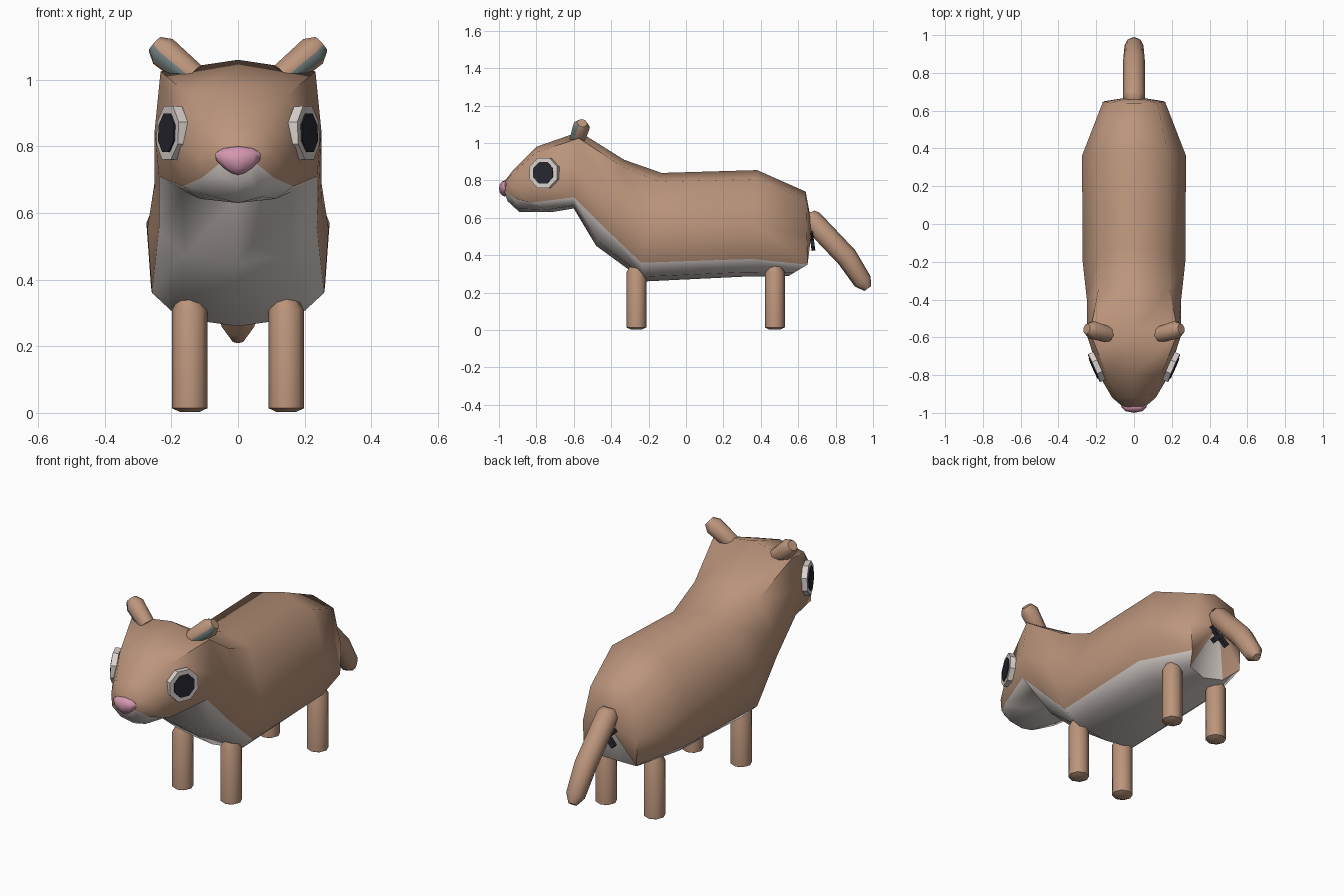
import bpy
import bmesh
import math
from mathutils import Vector, Matrix

cube = bpy.data.objects.get("Cube")
if cube:
    bpy.data.objects.remove(cube, do_unlink=True)


def material(name, rgb):
    m = bpy.data.materials.new(name)
    m.use_nodes = True
    m.diffuse_color = (*rgb, 1)
    m.node_tree.nodes["Principled BSDF"].inputs["Base Color"].default_value = (*rgb, 1)
    return m


BROWN = material("tan_fur", (0.50, 0.30, 0.20))
WHITE = material("pale_fur", (0.70, 0.64, 0.61))
PINK = material("nose_pink", (0.66, 0.31, 0.43))
DARK = material("dark_navy", (0.02, 0.02, 0.03))
TEAL = material("inner_ear_grey", (0.18, 0.23, 0.23))


def finish(name, bm, mats, angle=60):
    bmesh.ops.recalc_face_normals(bm, faces=bm.faces)
    for f in bm.faces:
        f.smooth = True
    mesh = bpy.data.meshes.new(name)
    bm.to_mesh(mesh)
    bm.free()
    for m in mats:
        mesh.materials.append(m)
    mesh.set_sharp_from_angle(angle=math.radians(angle))
    obj = bpy.data.objects.new(name, mesh)
    bpy.context.collection.objects.link(obj)
    return obj


def bridge(bm, rings):
    """Skin consecutive rings with quads; returns faces as (face, index around ring)."""
    n = len(rings[0])
    out = []
    for a, b in zip(rings, rings[1:]):
        for i in range(n):
            j = (i + 1) % n
            out.append((bm.faces.new((a[i], a[j], b[j], b[i])), i))
    return out


def tube(name, path, mats, sides=8, rule=None, angle=60):
    """Path entries are (point, radius)."""
    bm = bmesh.new()
    pts = [Vector(p) for p, r in path]
    rings = []
    for k, (p, r) in enumerate(path):
        d = pts[min(k + 1, len(pts) - 1)] - pts[max(k - 1, 0)]
        q = d.to_track_quat('Z', 'Y')
        angles = [2 * math.pi * i / sides for i in range(sides)]
        rings.append([bm.verts.new(pts[k] + q @ Vector((r * math.cos(a), r * math.sin(a), 0)))
                      for a in angles])
    bridge(bm, rings)
    bm.faces.new(rings[0])
    bm.faces.new(rings[-1])
    bmesh.ops.recalc_face_normals(bm, faces=bm.faces)
    if rule:
        for f in bm.faces:
            f.material_index = rule(f)
    return finish(name, bm, mats, angle)


# Body: top (y, z), colour border (y, z), underside (y, z), half width, shoulder fraction
STATIONS = [
    ((-.975, .79), (-.975, .755), (-.955, .69), .05, .7),
    ((-.92, .86), (-.92, .705), (-.89, .63), .115, .75),
    ((-.80, .98), (-.83, .68), (-.72, .63), .175, .82),
    ((-.57, 1.06), (-.60, .71), (-.60, .65), .25, .93),
    ((-.33, .91), (-.44, .55), (-.48, .45), .25, .75),
    ((-.13, .84), (-.24, .36), (-.22, .26), .272, .65),
    ((.38, .855), (.35, .38), (.30, .285), .275, .65),
    ((.64, .74), (.65, .35), (.55, .29), .165, .75),
]


def section(top, border, low, w, c):
    t, d, b = (Vector((0, *p)) for p in (top, border, low))
    side = Vector((1, 0, 0)) * w
    half = [t, t.lerp(d, .1) + side * c, t.lerp(d, .6) + side,
            d + side * .95, b.lerp(d, .25) + side * .65, b]
    mirrored = [Vector((-p.x, p.y, p.z)) for p in half[-2:0:-1]]
    return half + mirrored


bm = bmesh.new()
rings = [[bm.verts.new(p) for p in section(*s)] for s in STATIONS]
for face, i in bridge(bm, rings):
    face.material_index = 1 if 3 <= i <= 6 else 0
bm.faces.new(rings[0]).material_index = 1
rump = bm.verts.new((0, .675, .55))
last = rings[-1]
for i, v in enumerate(last):
    f = bm.faces.new((v, last[(i + 1) % len(last)], rump))
    f.material_index = 1 if 4 <= i <= 5 else 0
finish("body", bm, [BROWN, WHITE])

# Nose: faceted ball narrowing downwards
bm = bmesh.new()
bmesh.ops.create_uvsphere(bm, u_segments=8, v_segments=6, radius=1)
for v in bm.verts:
    v.co.x *= .065 * (1 + .45 * v.co.z)
    v.co = Vector((v.co.x, -.968 + v.co.y * .032, .757 + v.co.z * .043))
finish("nose", bm, [PINK])


def disc(name, centre, normal, radius, depth, mat):
    bm = bmesh.new()
    q = Vector(normal).to_track_quat('Z', 'Y').to_matrix().to_4x4()
    spin = Matrix.Rotation(math.pi / 8, 4, 'Z')
    bmesh.ops.create_cone(bm, cap_ends=True, segments=8, radius1=radius, radius2=radius,
                          depth=depth, matrix=Matrix.Translation(centre) @ q @ spin)
    finish(name, bm, [mat], 30)


for s, label in ((1, "left"), (-1, "right")):
    # Eyes
    out = Vector((s * .91, -.40, .04)).normalized()
    eye = Vector((s * .198, -.757, .84))
    disc(label + "_eye_white", eye, out, .087, .03, WHITE)
    disc(label + "_pupil", eye + out * .016, out, .062, .008, DARK)

    # Ears with a grey inner face towards the front and outside
    inner = Vector((s * .55, -.70, -.45)).normalized()
    tube(label + "_ear",
         [((s * .135, -.585, 1.01), .042), ((s * .225, -.56, 1.085), .048),
          ((s * .25, -.555, 1.107), .028)],
         [BROWN, TEAL], 8, lambda f: int(f.normal.dot(inner) > .85), 45)

    # Legs
    for place, y in (("front", -.265), ("back", .475)):
        tube(f"{place}_{label}_leg",
             [((s * .145, y, .003), .03), ((s * .145, y, .014), .053),
              ((s * .145, y, .31), .053), ((s * .145, y, .36), .025)], [BROWN])

# Tail
tube("tail", [((0, .655, .625), .035), ((0, .67, .59), .058), ((0, .86, .39), .058),
              ((0, .945, .26), .05), ((0, .972, .222), .022)], [BROWN])

# Crossed bars under the tail
for n, tilt in enumerate((45, -45)):
    bm = bmesh.new()
    bmesh.ops.create_cube(bm, size=1, matrix=(
        Matrix.Translation((0, .674, .48)) @ Matrix.Rotation(math.radians(8), 4, 'X')
        @ Matrix.Rotation(math.radians(tilt), 4, 'Y')
        @ Matrix.Diagonal((.13, .02, .028, 1))))
    finish(f"rear_mark_{n + 1}", bm, [DARK], 30)
